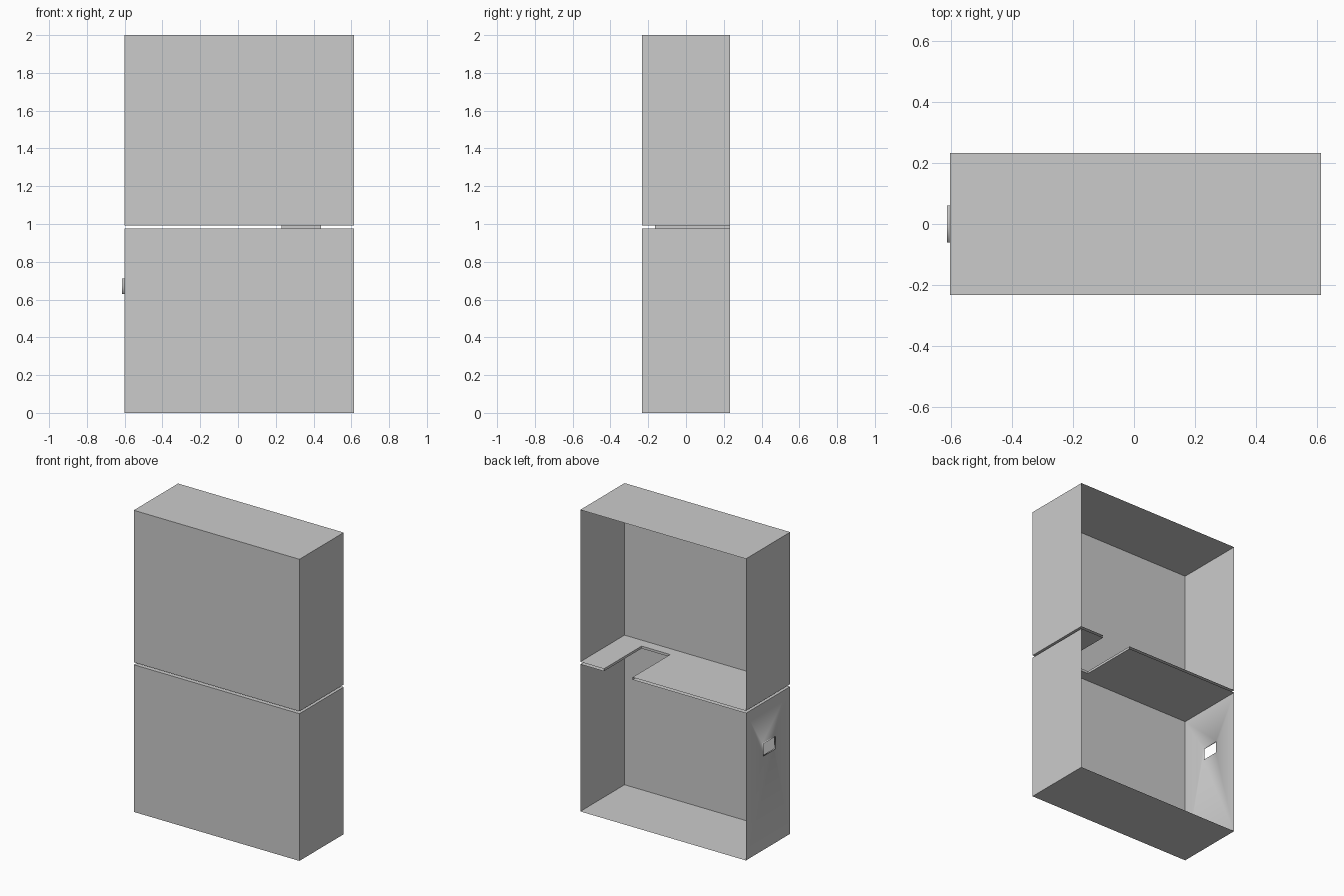
import bpy, bmesh

if "Cube" in bpy.data.objects:
    bpy.data.objects.remove(bpy.data.objects["Cube"])

X0, X1, Y = -0.602, 0.613, 0.232           # cabinet width and half depth
LOW, HIGH = (0.0, 0.976), (0.992, 2.0)     # heights of the two boxes
DX0, DX1, DY = 0.23, 0.44, -0.163          # slot joining the boxes


def finish(name, bm, flip=False):
    bmesh.ops.remove_doubles(bm, verts=bm.verts, dist=1e-5)
    if flip:
        bmesh.ops.reverse_faces(bm, faces=bm.faces)
    me = bpy.data.meshes.new(name)
    bm.to_mesh(me)
    bm.free()
    ob = bpy.data.objects.new(name, me)
    bpy.context.collection.objects.link(ob)
    return ob


def face(bm, pts):
    return bm.faces.new([bm.verts.new(p) for p in pts])


def level(bm, z, slotted, up):
    # horizontal panel, notched at the back where the slot passes through
    pts = [(X0, -Y), (X1, -Y), (X1, Y)]
    if slotted:
        pts += [(DX1, Y), (DX1, DY), (DX0, DY), (DX0, Y)]
    pts += [(X0, Y)]
    if not up:
        pts.reverse()
    face(bm, [(x, y, z) for x, y in pts])


def open_box(name, z0, z1, slot_top, window=None):
    bm = bmesh.new()
    level(bm, z0, not slot_top, False)
    level(bm, z1, slot_top, True)
    # front and right walls
    face(bm, [(X0, -Y, z0), (X1, -Y, z0), (X1, -Y, z1), (X0, -Y, z1)])
    face(bm, [(X1, -Y, z0), (X1, Y, z0), (X1, Y, z1), (X1, -Y, z1)])
    # left wall, optionally with a protruding rectangular sleeve
    outer = [(X0, Y, z0), (X0, -Y, z0), (X0, -Y, z1), (X0, Y, z1)]
    smooth = []
    if window:
        y0, y1, w0, w1, xo = window
        rim = [(y1, w0), (y0, w0), (y0, w1), (y1, w1)]
        inner = [(X0, *p) for p in rim]
        tip = [(xo, *p) for p in rim]
        for i in range(4):
            j = (i + 1) % 4
            smooth.append(face(bm, [outer[i], outer[j], inner[j], inner[i]]))
            smooth.append(face(bm, [inner[i], inner[j], tip[j], tip[i]]))
    else:
        face(bm, outer)
    for f in smooth:
        f.smooth = True
    bmesh.ops.remove_doubles(bm, verts=bm.verts, dist=1e-5)
    # keep the box corners sharp
    for e in bm.edges:
        if len(e.link_faces) == 2 and not all(f.smooth for f in e.link_faces):
            e.smooth = False
    return finish(name, bm)


open_box("upper_box", *HIGH, slot_top=False)
open_box("lower_box", *LOW, slot_top=True,
         window=(-0.06, 0.061, 0.63, 0.712, -0.613))

# three-sided collar between the two boxes, open at the back
bm = bmesh.new()
path = [(DX0, Y), (DX0, DY), (DX1, DY), (DX1, Y)]
for (xa, ya), (xb, yb) in zip(path, path[1:]):
    face(bm, [(xa, ya, LOW[1]), (xb, yb, LOW[1]),
              (xb, yb, HIGH[0]), (xa, ya, HIGH[0])])
finish("slot_collar", bm)
